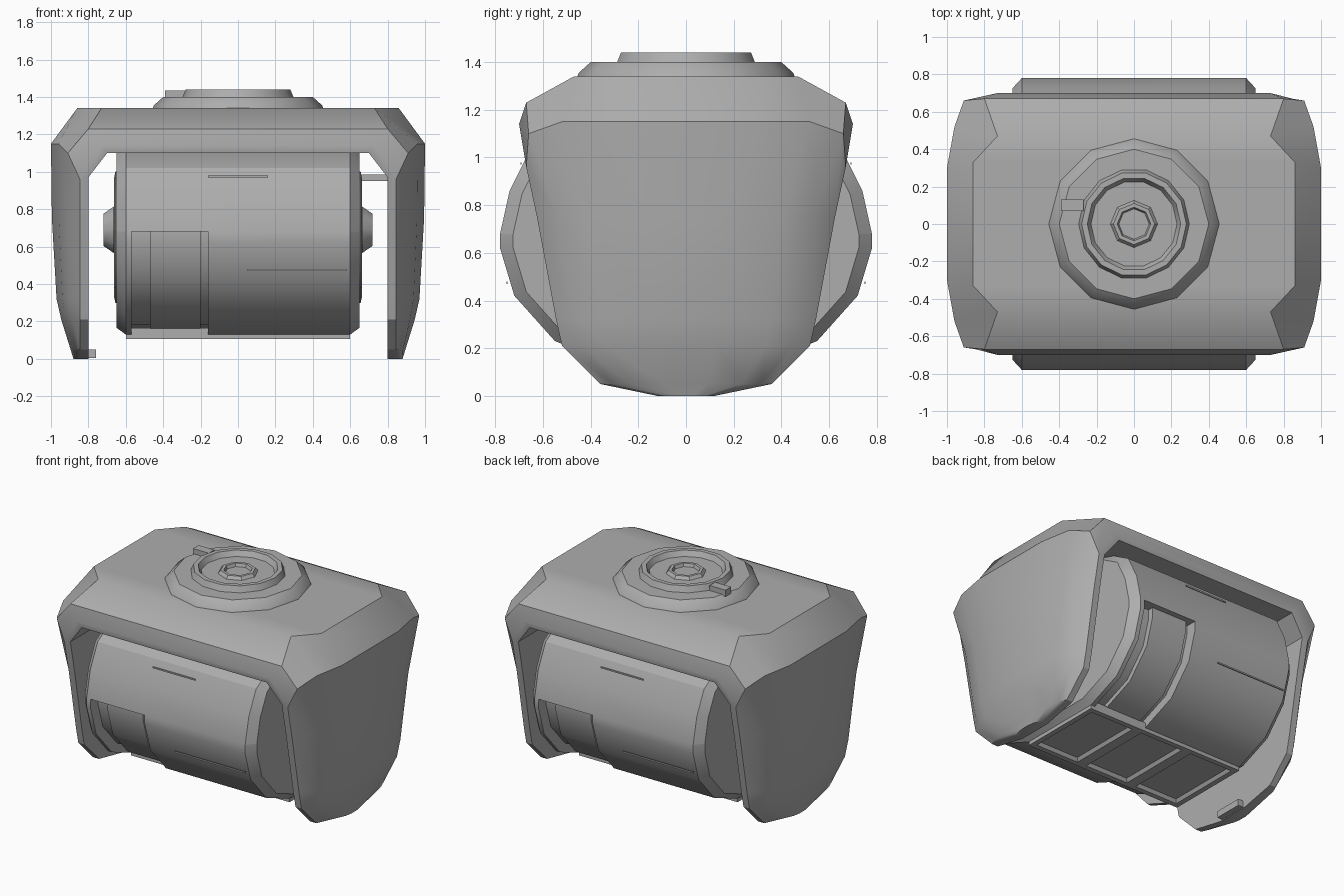
import bpy
import bmesh
import math

cube = bpy.data.objects.get("Cube")
if cube:
    bpy.data.objects.remove(cube, do_unlink=True)

gray = bpy.data.materials.new("matte_gray")
gray.use_nodes = True
COLOR = (0.42, 0.42, 0.42, 1)
gray.diffuse_color = COLOR
gray.node_tree.nodes["Principled BSDF"].inputs["Base Color"].default_value = COLOR


def finish(name, bm, smooth=True):
    bmesh.ops.remove_doubles(bm, verts=bm.verts[:], dist=0.0005)
    bmesh.ops.recalc_face_normals(bm, faces=bm.faces[:])
    mesh = bpy.data.meshes.new(name)
    bm.to_mesh(mesh)
    bm.free()
    mesh.materials.append(gray)
    obj = bpy.data.objects.new(name, mesh)
    bpy.context.collection.objects.link(obj)
    if smooth:
        bpy.ops.object.select_all(action='DESELECT')
        obj.select_set(True)
        bpy.context.view_layer.objects.active = obj
        bpy.ops.object.shade_smooth_by_angle(angle=math.radians(30))
    return obj


def loft(name, rings, smooth=True, caps=True):
    """Skin a list of equal-length closed rings."""
    bm = bmesh.new()
    loops = [[bm.verts.new(p) for p in ring] for ring in rings]
    for a, b in zip(loops, loops[1:]):
        for i in range(len(a)):
            j = (i + 1) % len(a)
            quad = [a[i], a[j], b[j], b[i]]
            # skip quads that have collapsed to a line
            if len({tuple(round(c, 4) for c in v.co) for v in quad}) > 2:
                bm.faces.new(quad)
    if caps:
        bm.faces.new(loops[0])
        bm.faces.new(loops[-1])
    return finish(name, bm, smooth)


def box(name, low, high):
    bm = bmesh.new()
    bmesh.ops.create_cube(bm, size=1)
    for v in bm.verts:
        v.co = [l + (c + 0.5) * (h - l) for c, l, h in zip(v.co, low, high)]
    return finish(name, bm, False)


def turned(name, profile, sides, place):
    """Revolve (radius, height) pairs; place maps to model space."""
    rings = []
    for r, h in profile:
        angles = [2 * math.pi * i / sides for i in range(sides)]
        rings.append([place(r * math.cos(a), r * math.sin(a), h) for a in angles])
    return loft(name, rings)


# Yoke: cross-sections swept up one arm, across the bridge and down the other
def arm(z, depth, outer):
    span = outer - 0.845
    return [(0.8, depth, z), (0.845, depth, z),
            (0.845 + 0.45 * span, 0.86 * depth, z),
            (0.845 + 0.75 * span, 0.65 * depth, z),
            (outer, 0.25 * depth, z)]


half = [arm(0, 0.12, 0.88), arm(0.05, 0.36, 0.895), arm(0.21, 0.52, 0.945),
        arm(0.32, 0.545, 0.97), arm(0.75, 0.625, 0.995),
        [(0.8, 0.67, 0.97), (0.845, 0.67, 0.96), (0.91, 0.66, 1.1),
         (0.96, 0.52, 1.15), (1.0, 0.3, 1.15)],
        [(0.7, 0.69, 1.1), (0.73, 0.7, 1.14), (0.8, 0.67, 1.23),
         (0.73, 0.47, 1.34), (0.86, 0.33, 1.34)]]
half = [s + [(x, -y, z) for x, y, z in reversed(s)] for s in half]
loft("yoke", half + [[(-x, y, z) for x, y, z in s] for s in reversed(half)])

# Drum: rounded section along x, with a stepped recess low on two sides
MID = 0.65
SECTION = [(0.3, 0.13), (0.55, 0.23), (0.72, 0.42), (0.78, 0.62), (0.78, 0.68),
           (0.78, 0.68), (0.74, 0.86), (0.66, 1.02), (0.45, 1.14)]


def drum_ring(x, scale=1, recess=0):
    ring = []
    for side in (1, -1):
        pts = []
        for i, (y, z) in enumerate(SECTION):
            s = scale * (0.9 if side == recess and i < 5 else 1)
            zz = z if i == 4 else MID + (z - MID) * s
            pts.append((x, side * y * s, zz))
        ring += pts if side == 1 else pts[::-1]
    return ring


rings = [drum_ring(-0.65, 0.93), drum_ring(-0.6)]
for start, end, side in ((-0.57, -0.16, -1), (0.16, 0.57, 1)):
    rings += [drum_ring(start), drum_ring(start, 1, side),
              drum_ring(end, 1, side), drum_ring(end)]
rings += [drum_ring(0.6), drum_ring(0.65, 0.93)]
loft("drum", rings)

# Sleeves in the recesses, pivots and feet; repeated by a half turn about z
for s, tag in ((-1, "right"), (1, "left")):
    a, b = sorted((0.2 * s, 0.47 * s))
    loft(tag + "_sleeve", [drum_ring(a, 0.95), drum_ring(b, 0.95)])
    turned(tag + "_pivot", [(0.13, 0.64), (0.13, 0.665), (0.09, 0.72)], 10,
           lambda u, v, h: (s * h, u, 0.69 + v))
    turned(tag + "_hub_ring", [(0.36, 0.64), (0.36, 0.656), (0.33, 0.662)], 14,
           lambda u, v, h: (s * h, u, MID + v))
    # Raised seams on the drum skin
    for name, x0, x1, y, z in (("long", 0.05, 0.58, 0.748, 0.47),
                               ("short", -0.16, 0.16, 0.69, 0.97)):
        xs = sorted((-s * x0, -s * x1))
        ys = sorted((s * y, s * (y + 0.005)))
        box(f"{tag}_{name}_seam", (xs[0], ys[0], z), (xs[1], ys[1], z + 0.01))

box("side_bracket", (0.63, 0.2, 0.95), (0.81, 0.4, 0.985))
box("foot_tab", (-0.84, -0.1, 0.005), (-0.76, 0.1, 0.05))

# Underside tray with three sunken panels
bm = bmesh.new()
bmesh.ops.create_grid(bm, x_segments=3, y_segments=1, size=1)
for v in bm.verts:
    v.co = (v.co.x * 0.6, v.co.y * 0.3, 0.105)
panels = bm.faces[:]
bmesh.ops.inset_individual(bm, faces=panels, thickness=0.05)
bmesh.ops.inset_individual(bm, faces=panels, thickness=0.02)
for v in {v for f in panels for v in f.verts}:
    v.co.z += 0.022
rim = [e for e in bm.edges if e.is_boundary]
skirt = bmesh.ops.extrude_edge_only(bm, edges=rim)["geom"]
for v in skirt:
    if isinstance(v, bmesh.types.BMVert):
        v.co.z += 0.06
bmesh.ops.holes_fill(bm, edges=[e for e in bm.edges if e.is_boundary], sides=0)
finish("underside_tray", bm, False)

# Mount on top: flange, raised collar with a bowl, and a centre socket
up = lambda u, v, h: (u, v, h)
turned("mount_flange", [(0.46, 1.33), (0.45, 1.355), (0.40, 1.4)], 12, up)
turned("mount_collar", [(0.3, 1.39), (0.28, 1.44), (0.25, 1.44), (0.23, 1.405)], 14, up)
turned("mount_socket", [(0.13, 1.4), (0.11, 1.425), (0.09, 1.425), (0.08, 1.402)], 8, up)
box("mount_latch", (-0.39, 0.07, 1.39), (-0.27, 0.13, 1.435))
